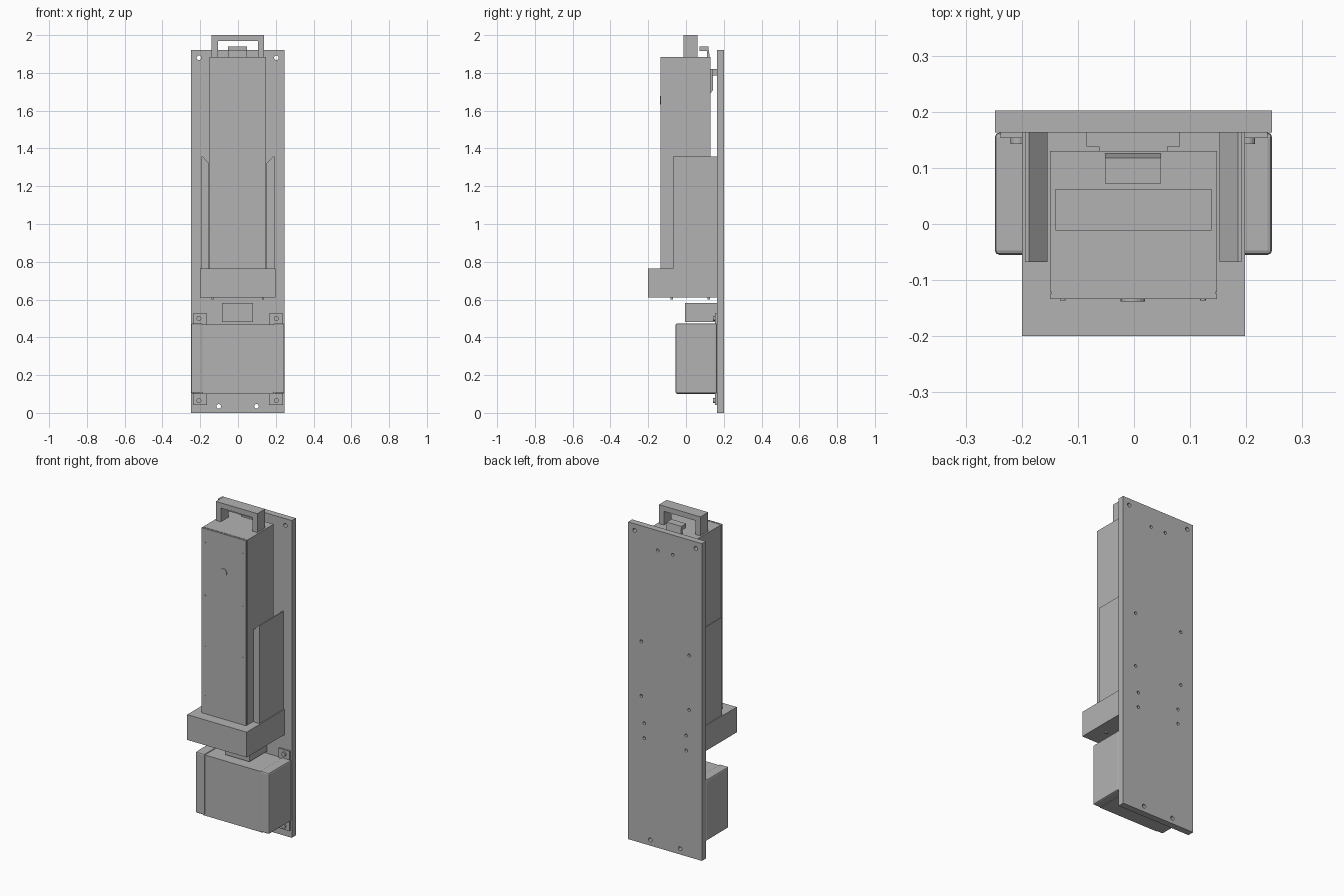
import bpy, bmesh, math
from mathutils import Matrix, Vector

if "Cube" in bpy.data.objects:
    bpy.data.objects.remove(bpy.data.objects["Cube"], do_unlink=True)

grey = bpy.data.materials.new("plain_grey")
grey.use_nodes = True
GREY = (0.45, 0.45, 0.45, 1)
grey.diffuse_color = GREY
grey.node_tree.nodes["Principled BSDF"].inputs["Base Color"].default_value = GREY


def finish(name, bm):
    bmesh.ops.recalc_face_normals(bm, faces=bm.faces)
    mesh = bpy.data.meshes.new(name)
    bm.to_mesh(mesh)
    bm.free()
    mesh.materials.append(grey)
    ob = bpy.data.objects.new(name, mesh)
    bpy.context.collection.objects.link(ob)
    return ob


def box(name, x, y, z):
    bm = bmesh.new()
    bmesh.ops.create_cube(bm, size=1)
    for v in bm.verts:
        v.co = Vector([r[0] if c < 0 else r[1] for c, r in zip(v.co, (x, y, z))])
    return finish(name, bm)


def prism(name, points, axis, lo, hi):
    """Extrude a flat outline along x (points are y,z) or y (points are x,z)."""
    bm = bmesh.new()
    put = (lambda p: (lo, *p)) if axis == "x" else (lambda p: (p[0], lo, p[1]))
    face = bm.faces.new([bm.verts.new(put(p)) for p in points])
    new = bmesh.ops.extrude_face_region(bm, geom=[face])["geom"]
    step = Vector((hi - lo, 0, 0)) if axis == "x" else Vector((0, hi - lo, 0))
    bmesh.ops.translate(bm, vec=step, verts=[g for g in new if isinstance(g, bmesh.types.BMVert)])
    return finish(name, bm)


def discs(name, spots, radius, y0, y1):
    """Short cylinders along y at the given x,z spots."""
    bm = bmesh.new()
    for x, z in spots:
        m = Matrix.Translation((x, (y0 + y1) / 2, z)) @ Matrix.Rotation(math.pi / 2, 4, "X")
        bmesh.ops.create_cone(bm, cap_ends=True, segments=20, radius1=radius,
                              radius2=radius, depth=y1 - y0, matrix=m)
    return finish(name, bm)


def pairs(x, heights):
    return [(s * x - 0.002, z) for z in heights for s in (-1, 1)]


def cut(ob, cutter):
    mod = ob.modifiers.new("holes", "BOOLEAN")
    mod.operation, mod.solver, mod.object = "DIFFERENCE", "EXACT", cutter
    cutter.hide_render = True
    cutter.hide_set(True)


BACK = 0.163

# Mounting plate with through holes and shallow screw holes in the back
plate = box("back_plate", (-0.248, 0.246), (BACK, 0.202), (0, 1.92))
cut(plate, discs("corner_hole_cutter", pairs(0.205, [1.88]) + pairs(0.1, [0.035]), 0.012, 0.1, 0.25))
small = pairs(0.05, [1.8]) + pairs(0.16, [0.89, 1.22]) + pairs(0.14, [0.64, 0.73])
cut(plate, discs("screw_hole_cutter", small, 0.009, 0.185, 0.25))

# Tall main housing with a front cover
box("housing", (-0.15, 0.148), (-0.121, 0.13), (0.66, 1.885))
box("front_cover_seam", (-0.147, 0.145), (-0.125, -0.12), (0.66, 1.883))
box("front_cover", (-0.15, 0.148), (-0.134, -0.124), (0.66, 1.885))
discs("front_button", [(-0.002, 1.655)], 0.022, -0.138, -0.13)
discs("cover_screws", pairs(0.125, [0.87, 1.17, 1.48, 1.8]), 0.005, -0.136, -0.13)

# Carrying handle
prism("handle", [(-0.14, 1.88), (-0.14, 2.0), (0.138, 2.0), (0.138, 1.88),
                 (0.105, 1.88), (0.105, 1.968), (-0.107, 1.968), (-0.107, 1.88)],
      "y", -0.012, 0.062)

# Release latch and hanging hook behind the housing
prism("latch", [(0.072, 1.915), (0.072, 1.94), (0.118, 1.94), (0.126, 1.88), (0.11, 1.88), (0.11, 1.915)],
      "x", -0.052, 0.048)
prism("housing_hook", [(0.129, 1.69), (0.129, 1.82), (0.15, 1.82), (0.15, 1.79), (0.143, 1.79), (0.143, 1.71)],
      "x", -0.062, 0.06)
box("plate_hook", (-0.085, 0.082), (0.138, BACK), (1.785, 1.82))

# Cradle: bottom tray, bevelled side walls and little feet
box("tray", (-0.2, 0.198), (-0.2, BACK), (0.612, 0.765))
for side, s in (("right", -1), ("left", 1)):
    outline = [(s * 0.193 - 0.001, 0.76), (s * 0.193 - 0.001, 1.357), (s * 0.186 - 0.001, 1.357),
               (s * 0.153 - 0.001, 1.322), (s * 0.153 - 0.001, 0.76)]
    prism(side + "_cradle_wall", outline, "y", -0.068, BACK)
    for where, y in (("front", -0.075), ("back", 0.12)):
        box(f"{side}_{where}_foot", (s * 0.133 - 0.007, s * 0.133 + 0.005),
            (y - 0.006, y + 0.006), (0.6, 0.62))

# Connector block under the tray
box("connector_block", (-0.085, 0.08), (-0.005, BACK), (0.48, 0.582))

# Lower cover: centre shell, end caps and screwed mounting tabs
box("lower_cover", (-0.2, 0.198), (-0.05, BACK), (0.1, 0.467))
for side, s in (("right", -1), ("left", 1)):
    a, b = sorted((s * 0.185 - 0.001, s * 0.247 - 0.001))
    cap = box(side + "_end_cap", (a, b), (-0.055, BACK), (0.103, 0.473))
    mod = cap.modifiers.new("soft_edges", "BEVEL")
    mod.width, mod.segments = 0.008, 2
    a, b = sorted((s * 0.165, s * 0.238))
    box(side + "_mounting_tab", (a, b), (0.153, BACK), (0.042, 0.525))
discs("tab_screws", pairs(0.205, [0.065, 0.5]), 0.013, 0.143, 0.158)
